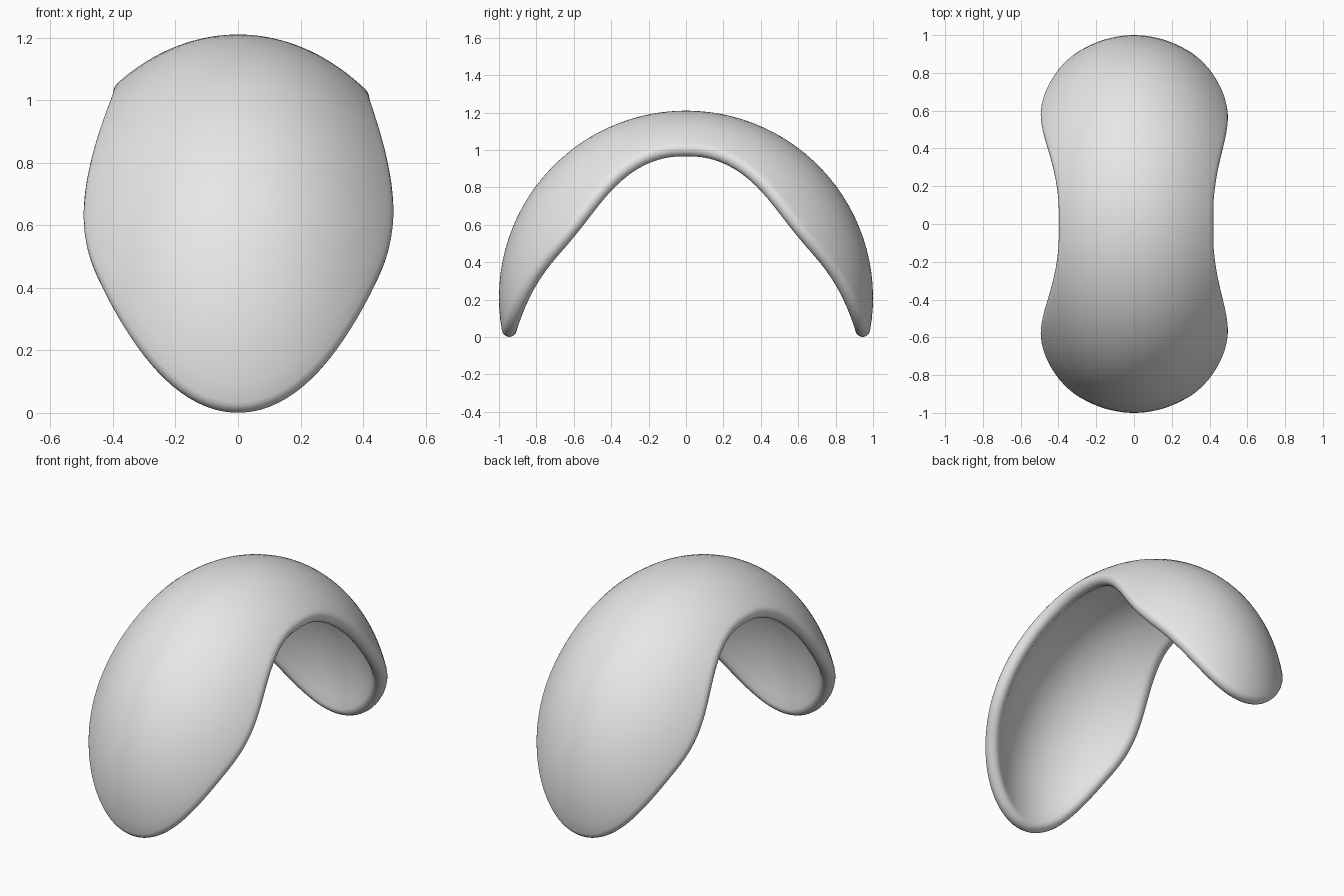
import bpy
import bmesh
from math import sin, cos, pi, radians
from mathutils import Vector

cube = bpy.data.objects.get("Cube")
if cube:
    bpy.data.objects.remove(cube, do_unlink=True)

HALF = 0.04                   # half of the shell thickness
A, B = 0.68, 0.96             # mid-surface semi-axes: across and along
CENTRE_Z = 0.21
REACH = radians(100.2)        # angle from the crown to each tip
SEGMENTS, RINGS, RIM_STEPS = 160, 28, 10


def mid_point(theta, phi):
    r = B * cos(phi)
    return Vector((A * sin(phi), r * sin(theta), CENTRE_Z + r * cos(theta)))


def normal(p):
    return Vector((p.x / A**2, p.y / B**2, (p.z - CENTRE_Z) / B**2)).normalized()


def outline(alpha):
    """Waisted outline as angles along and across the shell."""
    s = abs(sin(alpha))
    t = min(max((s - 0.04) / 0.68, 0), 1)
    blend = t * t * (3 - 2 * t)
    waist = 34 if cos(alpha) > 0 else 31.8
    width = waist + (53.5 - waist) * blend
    return REACH * sin(alpha), radians(width) * cos(alpha)


def surface_point(alpha, rho, side):
    theta, phi = outline(alpha)
    p = mid_point(theta * rho, phi * rho)
    return p + normal(p) * HALF * side


def rim_point(alpha, beta):
    """Point on the rounded lip, swept from outer to inner face."""
    p = mid_point(*outline(alpha))
    n = normal(p)
    along = mid_point(*outline(alpha + 0.002)) - mid_point(*outline(alpha - 0.002))
    out = along.cross(n).normalized()
    theta, phi = outline(alpha)
    if out.dot(p - mid_point(theta * 0.97, phi * 0.97)) < 0:
        out = -out
    return p + (out * cos(beta) + n * sin(beta)) * HALF


# Shell: outer face, rounded lip and inner face as one closed skin
bm = bmesh.new()
angles = [2 * pi * (i + 0.5) / SEGMENTS for i in range(SEGMENTS)]
rings = []
for k in range(1, RINGS):
    rings.append([bm.verts.new(surface_point(a, k / RINGS, 1)) for a in angles])
for k in range(RIM_STEPS + 1):
    beta = pi / 2 - pi * k / RIM_STEPS
    rings.append([bm.verts.new(rim_point(a, beta)) for a in angles])
for k in range(RINGS - 1, 0, -1):
    rings.append([bm.verts.new(surface_point(a, k / RINGS, -1)) for a in angles])

for lower, upper in zip(rings, rings[1:]):
    for i in range(SEGMENTS):
        j = (i + 1) % SEGMENTS
        bm.faces.new((lower[i], lower[j], upper[j], upper[i]))
for ring, side in ((rings[0], 1), (rings[-1], -1)):
    hub = bm.verts.new(surface_point(0, 0, side))
    for i in range(SEGMENTS):
        bm.faces.new((hub, ring[i], ring[(i + 1) % SEGMENTS]))

bmesh.ops.recalc_face_normals(bm, faces=bm.faces[:])
for face in bm.faces:
    face.smooth = True
mesh = bpy.data.meshes.new("curved_shell")
bm.to_mesh(mesh)
bm.free()
shell = bpy.data.objects.new("curved_shell", mesh)
bpy.context.collection.objects.link(shell)

# Plain light grey
grey = bpy.data.materials.new("light_grey")
grey.use_nodes = True
colour = (0.8, 0.8, 0.8, 1)
grey.diffuse_color = colour
grey.node_tree.nodes["Principled BSDF"].inputs["Base Color"].default_value = colour
mesh.materials.append(grey)
